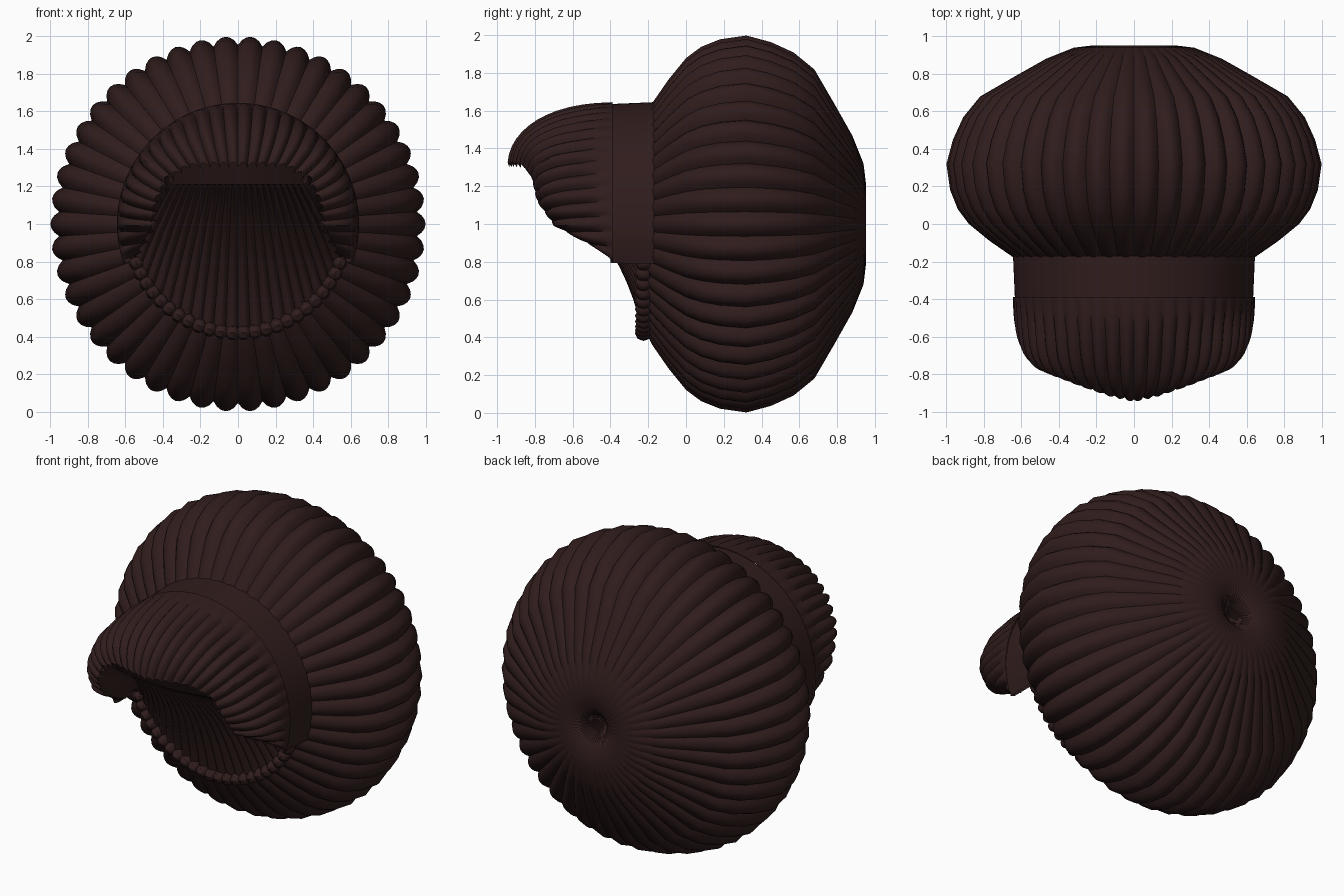
import bpy, math
from math import sin, cos, pi, radians
from mathutils import Vector

if "Cube" in bpy.data.objects:
    bpy.data.objects.remove(bpy.data.objects["Cube"])

fabric = bpy.data.materials.new("dark_fabric")
fabric.diffuse_color = (0.03, 0.012, 0.012, 1)
fabric.use_nodes = True
fabric.node_tree.nodes["Principled BSDF"].inputs["Base Color"].default_value = fabric.diffuse_color


def sheet(name, f, nu, nv, wrap_u=False, wrap_v=False):
    """Grid surface from f(u, v) with u and v in 0..1."""
    cu, cv = nu + (not wrap_u), nv + (not wrap_v)
    verts = [f(i / nu, j / nv) for i in range(cu) for j in range(cv)]
    faces = []
    for i in range(nu):
        for j in range(nv):
            a, b = i, (i + 1) % cu
            c, d = j, (j + 1) % cv
            faces.append((a * cv + c, b * cv + c, b * cv + d, a * cv + d))
    me = bpy.data.meshes.new(name)
    me.from_pydata(verts, [], faces)
    me.validate()
    me.materials.append(fabric)
    ob = bpy.data.objects.new(name, me)
    bpy.context.collection.objects.link(ob)
    bpy.ops.object.select_all(action='DESELECT')
    bpy.context.view_layer.objects.active = ob
    ob.select_set(True)
    bpy.ops.object.shade_smooth_by_angle(angle=radians(40))
    return ob


def pleat(u, n):
    """Rounded fold with a sharp valley: 0 at peak, 1 in the valley."""
    return 1 - abs(sin(pi * n * u)) ** 0.8


def lerp_table(table, t):
    x = t * (len(table) - 1)
    i = min(int(x), len(table) - 2)
    return Vector(table[i]).lerp(Vector(table[i + 1]), x - i)


def bezier(p, t):
    p = list(p)
    while len(p) > 1:
        p = [a.lerp(b, t) for a, b in zip(p, p[1:])]
    return p[0]


# Puffy pleated crown, revolved about y; profile is (y, radius)
CROWN = [(-.20, .60), (-.18, .64), (-.09, .77), (.0, .88), (.08, .94), (.18, .98),
         (.32, 1.0), (.45, .965), (.57, .91), (.68, .82), (.79, .63), (.88, .47),
         (.94, .32), (.952, .22), (.94, .13), (.90, .07), (.83, .03), (.78, .004)]


def crown(u, v):
    y, r = lerp_table(CROWN, v)
    r *= 1 - .045 * pleat(u, 46)
    a = 2 * pi * u + pi / 2
    return (r * cos(a), y, 1 + r * sin(a))


sheet("crown", crown, 46 * 6, len(CROWN) - 1, wrap_u=True)

# Plain band around the upper part of the opening
BAND = [(-.17, .645), (-.40, .635), (-.40, .605), (-.17, .605)]


def band(u, v):
    y, r = lerp_table(BAND, v)
    a = radians(-19 + 218 * u)
    return (r * cos(a), y, 1 + r * sin(a))


sheet("band", band, 64, 3)

# Pleated brim: from the band forward, curling in to the front edge
EDGE = [(0, -.95, 1.33), (.13, -.92, 1.33), (.27, -.87, 1.32), (.39, -.82, 1.25),
        (.45, -.79, 1.12), (.46, -.70, .99), (.54, -.42, .84)]


def brim(u, v):
    s = 2 * u - 1
    side = 1 if s >= 0 else -1
    a = radians(90 - 108 * s)
    out = Vector((cos(a), 0, sin(a)))
    tip = lerp_table(EDGE, abs(s))
    tip.x *= side
    base = Vector((0, -.39, 1)) + out * .645
    reach = tip.y - base.y
    p1 = base + Vector((0, reach * .62, 0))
    p2 = tip + out * .17 * min(1, abs(reach) * 3) + Vector((0, .015, 0))
    p = bezier([base, p1, p2, tip], v)
    fold = pleat(u, 30) * .03 * min(1, v * 4)
    return p - out * fold + Vector((0, fold * .5 * v, 0))


sheet("brim", brim, 30 * 6, 12)


# Lining: pleats fanning from under the brim to the bottom of the opening
def lining_top(s):
    return Vector((.35 * s, -.79 + .05 * s * s, 1.21))


def lining(u, v):
    s = 2 * u - 1
    a = radians(72 * s)
    low = Vector((.575 * sin(a), -.23, 1 - .575 * cos(a)))
    mid = Vector((.47 * s, -.36, 1.0))
    p = bezier([lining_top(s), mid, low], v)
    return p + Vector((0, .025 * pleat(u, 22), 0))


sheet("lining", lining, 22 * 6, 12)


# Flat strip joining the lining to the front edge of the brim
def strip(u, v):
    s = 2 * u - 1
    return lining_top(s).lerp(Vector((.33 * s, -.86 + .03 * s * s, 1.335)), v)


sheet("lining_strip", strip, 16, 2)


# Side linings between the curled brim edge and the pleated lining
def side_lining(side):
    def f(u, v):
        e = lerp_table(EDGE, .45 + .55 * u)
        p = Vector(lining(1, u))
        q = e.lerp(p, v) + Vector((.02, .03, 0)) * sin(pi * v)
        return (q.x * side, q.y + .012 * pleat(u, 8), q.z)
    return f


sheet("side_lining_right", side_lining(1), 48, 6)
sheet("side_lining_left", side_lining(-1), 48, 6)


# Gathered hem along the lower part of the opening
def hem(u, v):
    a = radians(-90 + 72 * (2 * u - 1))
    t = 2 * pi * v
    k = 1 - .4 * pleat(u, 24)
    r = .58 + .04 * k * cos(t)
    return (r * cos(a), -.225 + .045 * k * sin(t), 1 + r * sin(a))


sheet("gathered_hem", hem, 24 * 6, 8, wrap_v=True)
